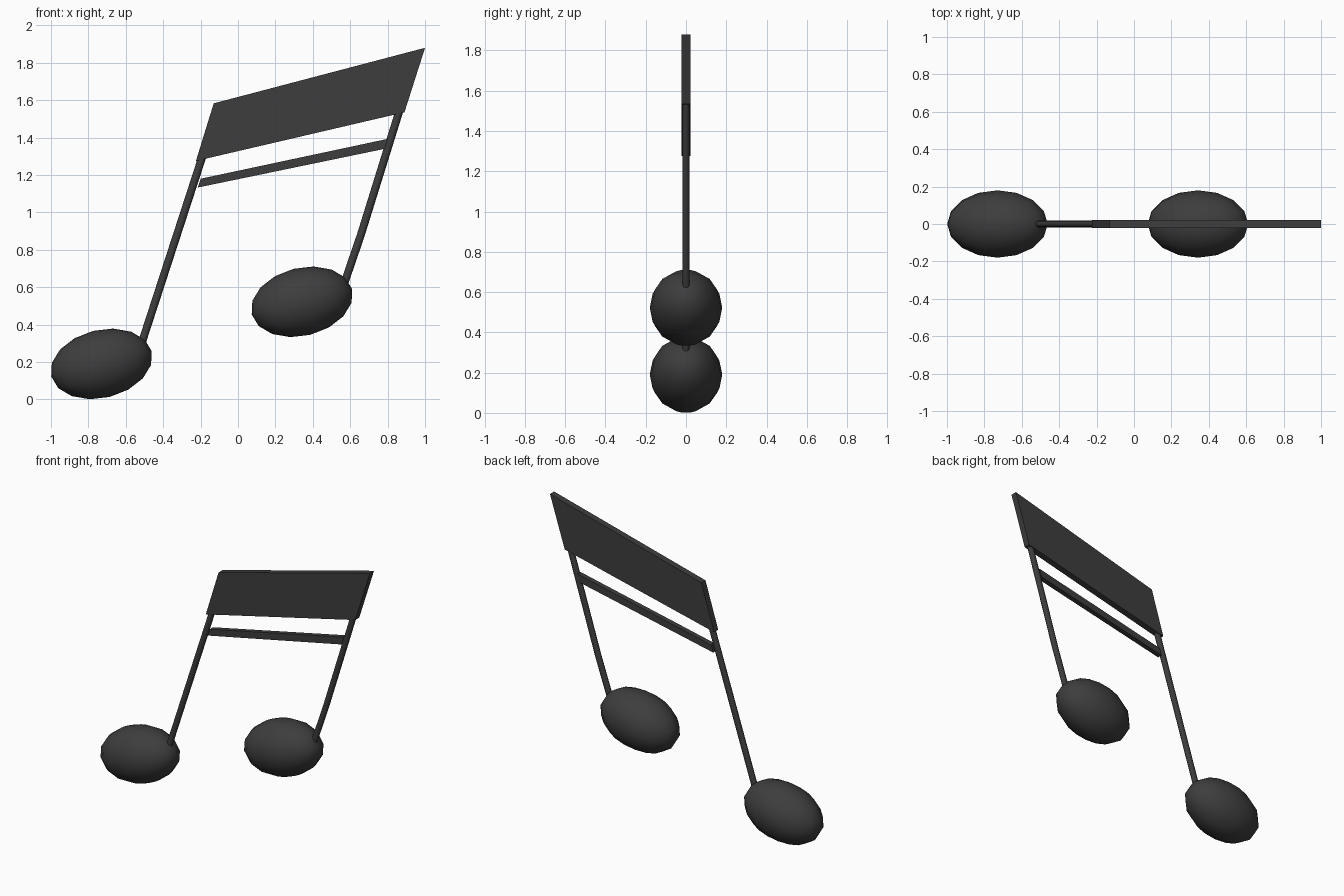
import bpy, bmesh, math
from mathutils import Vector

if "Cube" in bpy.data.objects:
    bpy.data.objects.remove(bpy.data.objects["Cube"])

mat = bpy.data.materials.new("charcoal")
mat.diffuse_color = (0.047, 0.047, 0.047, 1)
mat.use_nodes = True
mat.node_tree.nodes["Principled BSDF"].inputs["Base Color"].default_value = mat.diffuse_color


def add_object(name, bm, smooth=False):
    bmesh.ops.recalc_face_normals(bm, faces=bm.faces[:])
    for f in bm.faces:
        f.smooth = smooth
    mesh = bpy.data.meshes.new(name)
    bm.to_mesh(mesh)
    bm.free()
    mesh.materials.append(mat)
    ob = bpy.data.objects.new(name, mesh)
    bpy.context.collection.objects.link(ob)
    return ob


def plate(name, outline, half_depth):
    """Extrude an (x, z) outline symmetrically in y."""
    bm = bmesh.new()
    face = bm.faces.new([bm.verts.new((x, -half_depth, z)) for x, z in outline])
    ext = bmesh.ops.extrude_face_region(bm, geom=[face])
    verts = [v for v in ext["geom"] if isinstance(v, bmesh.types.BMVert)]
    bmesh.ops.translate(bm, verts=verts, vec=(0, 2 * half_depth, 0))
    return add_object(name, bm)


def rod(name, path, radius=0.021, depth=0.018, sides=8):
    """Sweep an oval ring along an (x, z) path."""
    bm = bmesh.new()
    pts = [Vector((x, 0, z)) for x, z in path]
    side = Vector((pts[-1].z - pts[0].z, 0, pts[0].x - pts[-1].x)).normalized()
    rings = []
    for p in pts:
        ring = []
        for i in range(sides):
            a = 2 * math.pi * i / sides
            ring.append(bm.verts.new(p + side * radius * math.cos(a)
                                     + Vector((0, depth * math.sin(a), 0))))
        rings.append(ring)
    for r0, r1 in zip(rings, rings[1:]):
        for i in range(sides):
            j = (i + 1) % sides
            bm.faces.new((r0[i], r0[j], r1[j], r1[i]))
    bm.faces.new(rings[0])
    bm.faces.new(rings[-1])
    ob = add_object(name, bm, True)
    ob.data.set_sharp_from_angle(angle=math.radians(60))
    return ob


# Tilted oval note heads
for name, x, z in (("left_head", -0.73, 0.19), ("right_head", 0.342, 0.522)):
    bm = bmesh.new()
    bmesh.ops.create_uvsphere(bm, u_segments=16, v_segments=8, radius=1)
    head = add_object(name, bm, True)
    head.scale = (0.277, 0.18, 0.182)
    head.rotation_euler = (0, -math.radians(14), 0)
    head.location = (x, 0, z)

# Stems, the right one slightly bent
rod("left_stem", [(-0.52, 0.285), (-0.19, 1.30)])
rod("right_stem", [(0.563, 0.605), (0.657, 0.88), (0.865, 1.55)])

# Wide upper beam and thin lower beam
plate("upper_beam", [(-0.225, 1.275), (0.89, 1.535), (1.0, 1.88), (-0.13, 1.583)], 0.022)
plate("lower_beam", [(-0.215, 1.133), (0.785, 1.34), (0.80, 1.393), (-0.20, 1.18)], 0.017)
